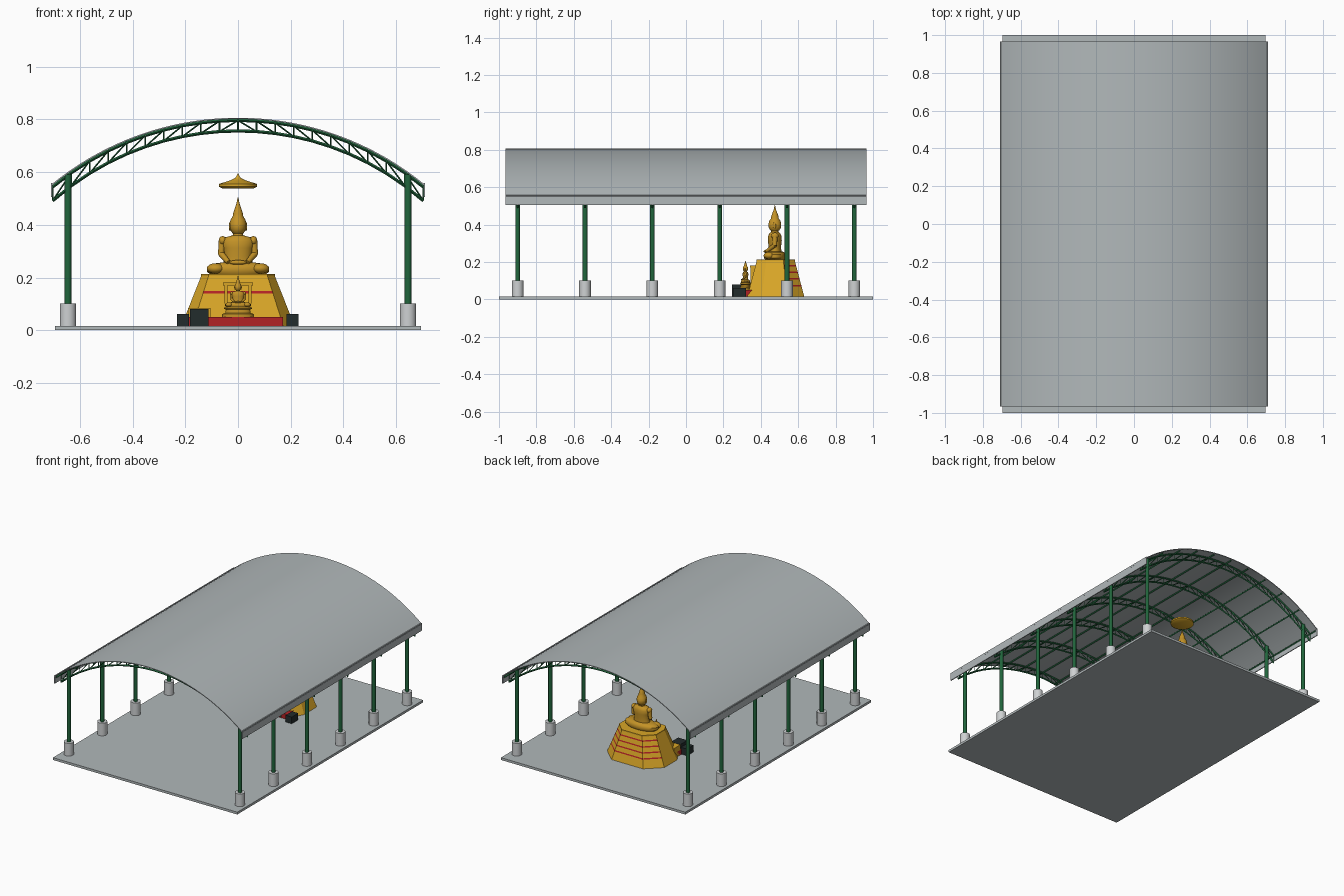
import bpy, bmesh, math
from mathutils import Vector, Matrix

if "Cube" in bpy.data.objects:
    bpy.data.objects.remove(bpy.data.objects["Cube"])


def material(name, r, g, b):
    m = bpy.data.materials.new(name)
    m.use_nodes = True
    m.diffuse_color = (r, g, b, 1)
    m.node_tree.nodes["Principled BSDF"].inputs["Base Color"].default_value = (r, g, b, 1)
    return m


GREY = material("sheet grey", .44, .48, .49)
PALE = material("pale concrete", .62, .64, .65)
GREEN = material("steel green", .015, .13, .045)
GOLD = material("gold", .69, .38, .02)
BRONZE = material("deep gold", .55, .29, .02)
RED = material("carpet red", .45, .016, .018)
BLACK = material("box black", .016, .025, .025)


def finish(name, bm, *mats, angle=None):
    bmesh.ops.recalc_face_normals(bm, faces=bm.faces)
    me = bpy.data.meshes.new(name)
    bm.to_mesh(me)
    bm.free()
    for m in mats:
        me.materials.append(m)
    ob = bpy.data.objects.new(name, me)
    bpy.context.collection.objects.link(ob)
    if angle:
        bpy.ops.object.select_all(action='DESELECT')
        ob.select_set(True)
        bpy.context.view_layer.objects.active = ob
        bpy.ops.object.shade_smooth_by_angle(angle=math.radians(angle))
    return ob


def add_box(bm, x0, x1, y0, y1, z0, z1):
    size = Matrix.Diagonal((x1 - x0, y1 - y0, z1 - z0, 1))
    mid = Matrix.Translation(((x0 + x1) / 2, (y0 + y1) / 2, (z0 + z1) / 2))
    bmesh.ops.create_cube(bm, size=1, matrix=mid @ size)


def box(name, mat, *bounds):
    bm = bmesh.new()
    add_box(bm, *bounds)
    return finish(name, bm, mat)


def add_bar(bm, p, q, r, sides=4, r2=None):
    p, q = Vector(p), Vector(q)
    turn = (q - p).to_track_quat('Z', 'Y').to_matrix().to_4x4()
    bmesh.ops.create_cone(bm, cap_ends=True, segments=sides, radius1=r,
                          radius2=r2 or r, depth=(q - p).length,
                          matrix=Matrix.Translation((p + q) / 2) @ turn)


def add_ball(bm, centre, rx, ry, rz):
    bmesh.ops.create_uvsphere(bm, u_segments=20, v_segments=12, radius=1,
                              matrix=Matrix.Translation(centre) @ Matrix.Diagonal((rx, ry, rz, 1)))


def add_loft(bm, rings, n=24):
    # rings: (z, half width, half depth)
    loops = [[bm.verts.new((rx * math.cos(math.tau * i / n), ry * math.sin(math.tau * i / n), z))
              for i in range(n)] for z, rx, ry in rings]
    for a, b in zip(loops, loops[1:]):
        for i in range(n):
            j = (i + 1) % n
            bm.faces.new((a[i], a[j], b[j], b[i]))
    bm.faces.new(loops[0][::-1])
    bm.faces.new(loops[-1])


# Floor slab
box("floor_slab", GREY, -.695, .695, -1, 1, 0, .016)

# Vaulted roof sheet
CZ, R_TOP, R_LOW, EDGE = -.31, 1.106, 1.066, .703


def arc(x, r):
    return math.sqrt(r * r - x * x) + CZ


bm = bmesh.new()
N = 40
xs = [.71 * (2 * i / N - 1) for i in range(N + 1)]
outline = [(x, arc(x, 1.116)) for x in xs] + [(x, arc(x, 1.111)) for x in reversed(xs)]
front = [bm.verts.new((x, -.966, z)) for x, z in outline]
back = [bm.verts.new((x, .966, z)) for x, z in outline]
M = len(outline)
for i in range(M):
    j = (i + 1) % M
    bm.faces.new((front[i], front[j], back[j], back[i]))
for i in range(N):
    for side in (front, back):
        bm.faces.new((side[i], side[i + 1], side[M - 2 - i], side[M - 1 - i]))
finish("roof_sheet", bm, GREY, angle=30)

# Eave fascias
for name, s in (("left", 1), ("right", -1)):
    a, b = sorted((s * .703, s * .709))
    box(name + "_eave_fascia", GREY, a, b, -.966, .966, .505, .558)

# Arched trusses
STATIONS = [-.9 + .36 * i for i in range(6)]
PANELS = 20
px = [EDGE * (2 * i / PANELS - 1) for i in range(PANELS + 1)]
bm = bmesh.new()
for i, x in enumerate(px):
    top, low = (x, 0, arc(x, R_TOP)), (x, 0, arc(x, R_LOW))
    add_bar(bm, top, low, .003)
    if i < PANELS:
        x2 = px[i + 1]
        top2, low2 = (x2, 0, arc(x2, R_TOP)), (x2, 0, arc(x2, R_LOW))
        add_bar(bm, top, top2, .006)
        add_bar(bm, low, low2, .006)
        add_bar(bm, *((low, top2) if i < PANELS // 2 else (top, low2)), .003)
truss = finish("roof_truss", bm, GREEN)
truss.location.y = STATIONS[0]
for y in STATIONS[1:]:
    copy = truss.copy()
    copy.location.y = y
    bpy.context.collection.objects.link(copy)

# Purlins
bm = bmesh.new()
for x in px[::2]:
    add_bar(bm, (x, -.955, arc(x, R_TOP)), (x, .955, arc(x, R_TOP)), .006)
finish("purlins", bm, GREEN)

# Posts and round footings
posts, feet = bmesh.new(), bmesh.new()
for y in STATIONS:
    for x in (-.645, .645):
        add_bar(posts, (x, y, .1), (x, y, .59), .0125, 12)
        add_bar(feet, (x, y, .016), (x, y, .102), .031, 24)
finish("posts", posts, GREEN, angle=35)
finish("post_footings", feet, PALE, angle=35)

# Pedestal: tapered chamfered block with cloth bands
PY = .48
plan = [(1, -.5), (1, .4), (.55, 1), (-.55, 1), (-1, .4), (-1, -.5), (-.8, -1), (.8, -1)]
bands = (.07, .105, .14, .175)
levels = [.016] + [z for b in bands for z in (b, b + .008)] + [.205, .213]
bm = bmesh.new()
loops = []
for z in levels:
    t = min((z - .016) / .189, 1)
    loops.append([bm.verts.new((x * (.215 - .075 * t), PY + y * (.152 - .05 * t), z)) for x, y in plan])
for k, (a, b) in enumerate(zip(loops, loops[1:])):
    for i in range(len(plan)):
        j = (i + 1) % len(plan)
        f = bm.faces.new((a[i], a[j], b[j], b[i]))
        on_back, on_front = i in (1, 2, 3), i == 6
        if k in (1, 3, 5, 7) and (on_back or (on_front and k in (5,))):
            f.material_index = 1
bm.faces.new(loops[0])
bm.faces.new(loops[-1])
finish("pedestal", bm, GOLD, RED)


# Seated figure, about 0.29 tall, sitting on its local origin
def seated_figure(name, location, scale):
    bm = bmesh.new()
    add_loft(bm, [(0, .105, .052), (.01, .118, .058), (.028, .118, .058), (.04, .1, .05), (.045, .06, .04)])
    add_loft(bm, [(.035, .058, .036), (.07, .05, .033), (.1, .056, .037), (.125, .062, .036),
                  (.14, .05, .03), (.148, .02, .02), (.165, .019, .02)])
    for s in (-1, 1):
        add_ball(bm, (s * .085, -.03, .022), .033, .03, .02)
        add_ball(bm, (s * .058, 0, .128), .015, .02, .017)
        add_bar(bm, (s * .059, 0, .128), (s * .064, 0, .075), .014, 12, .012)
        add_bar(bm, (s * .064, 0, .078), (s * .035, -.045, .045), .012, 12, .009)
        add_ball(bm, (s * .03, -.002, .182), .005, .008, .018)
    add_ball(bm, (0, -.045, .045), .035, .015, .009)
    # Head, hair knot and flame
    add_ball(bm, (0, 0, .183), .031, .034, .036)
    add_loft(bm, [(.19, .032, .034), (.208, .028, .03), (.22, .02, .021), (.23, .019, .02),
                  (.245, .014, .015), (.268, .006, .006), (.292, .001, .001)])
    ob = finish(name, bm, BRONZE, angle=40)
    ob.location = location
    ob.scale = (scale,) * 3


seated_figure("large_seated_figure", (0, .475, .212), 1)
seated_figure("small_seated_figure", (0, .318, .088), .41)

# Tiered seat of the small figure
bm = bmesh.new()
add_loft(bm, [(.05, .058, .03), (.062, .058, .03), (.066, .048, .026), (.078, .046, .025),
              (.082, .054, .029), (.089, .05, .027)])
seat = finish("small_figure_seat", bm, BRONZE, angle=40)
seat.location.y = .318

# Ceremonial parasol
bm = bmesh.new()
add_loft(bm, [(.538, .06, .06), (.545, .073, .073), (.555, .073, .073), (.562, .05, .05),
              (.57, .026, .026), (.578, .01, .01), (.594, .001, .001)], 32)
parasol = finish("parasol", bm, GOLD, angle=40)
parasol.location.y = .475

# Niche frame behind the small figure and side step
bm = bmesh.new()
for x in (-.046, .046):
    add_box(bm, x - .006, x + .006, .345, .4, .05, .178)
add_box(bm, -.056, .056, .343, .4, .17, .182)
add_box(bm, -.19, -.105, .33, .4, .016, .085)
finish("niche_and_step", bm, GOLD)

# Red dais and black boxes
box("red_dais", RED, -.19, .17, .285, .39, .016, .05)
for name, x0, x1, y0, z1 in (("right_end_box", -.232, -.186, .25, .062),
                             ("right_inner_box", -.182, -.112, .245, .08),
                             ("left_end_box", .184, .23, .25, .062)):
    box(name, BLACK, x0, x1, y0, .32, .016, z1)
